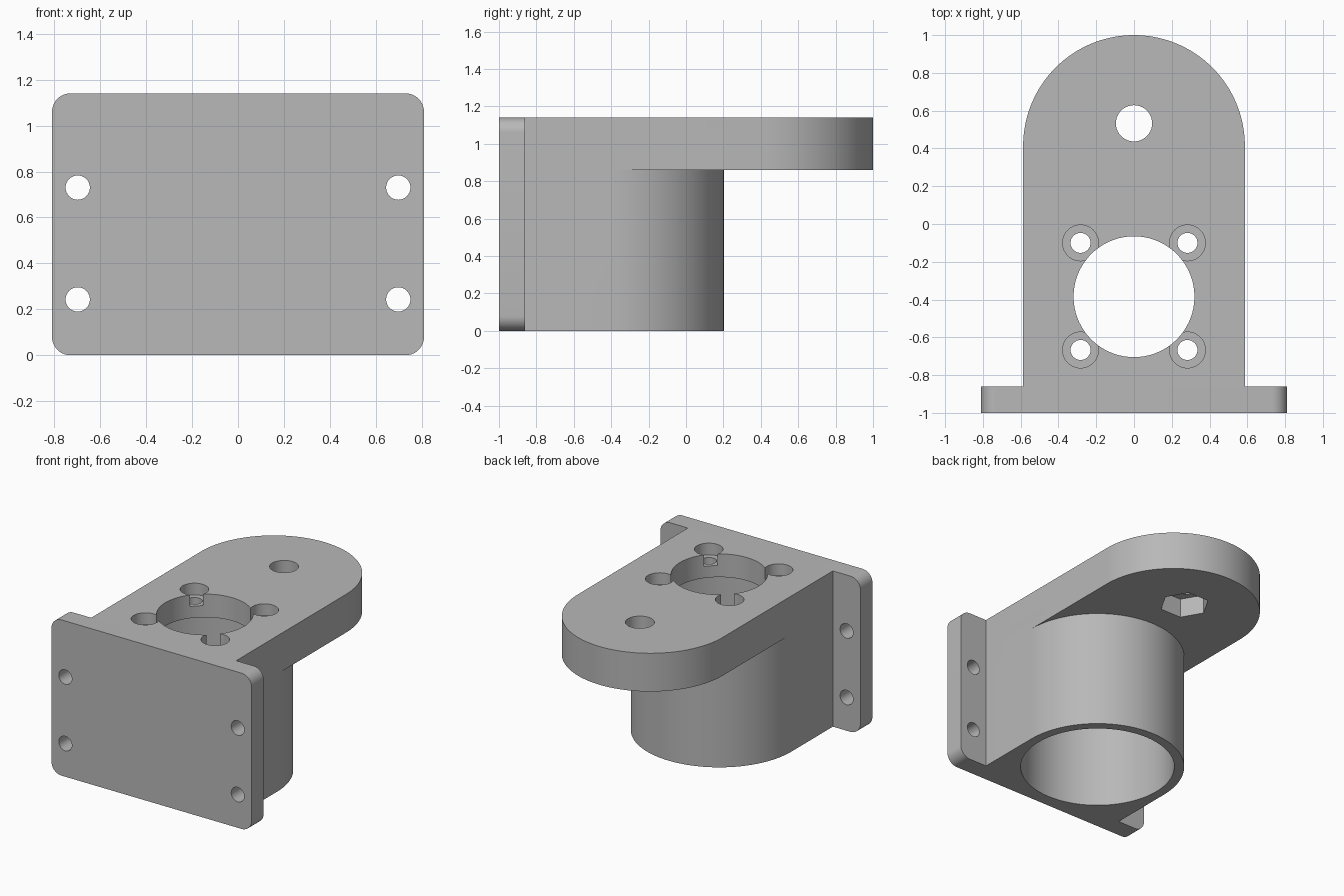
import bpy, bmesh
from math import pi, sin, cos
from mathutils import Matrix

default = bpy.data.objects.get("Cube")
if default:
    bpy.data.objects.remove(default, do_unlink=True)

HALF = 0.587          # half width of arm and motor housing
TOP = 1.14            # overall height
ARM_BASE = 0.86       # underside of the arm
BORE_Y = -0.385       # centre of the housing

grey = bpy.data.materials.new("plain_grey")
grey.use_nodes = True
colour = (0.48, 0.48, 0.48, 1)
grey.diffuse_color = colour
grey.node_tree.nodes["Principled BSDF"].inputs["Base Color"].default_value = colour


def arc(cx, cy, r, start, end, steps):
    return [(cx + r * cos(start + (end - start) * i / steps),
             cy + r * sin(start + (end - start) * i / steps)) for i in range(steps + 1)]


def prism(name, outline, low, high, matrix=Matrix()):
    """Extrude a flat outline from low to high along local z."""
    bm = bmesh.new()
    face = bm.faces.new([bm.verts.new((x, y, low)) for x, y in outline])
    up = bmesh.ops.extrude_face_region(bm, geom=[face])
    moved = [v for v in up["geom"] if isinstance(v, bmesh.types.BMVert)]
    bmesh.ops.translate(bm, verts=moved, vec=(0, 0, high - low))
    bm.transform(matrix)
    bmesh.ops.recalc_face_normals(bm, faces=bm.faces)
    mesh = bpy.data.meshes.new(name)
    bm.to_mesh(mesh)
    bm.free()
    obj = bpy.data.objects.new(name, mesh)
    mesh.materials.append(grey)
    bpy.context.collection.objects.link(obj)
    return obj


def cylinder(name, x, y, r, low, high, sides=48, matrix=Matrix()):
    return prism(name, arc(x, y, r, 0, 2 * pi, sides)[:-1], low, high, matrix)


def combine(target, tool, operation):
    """Apply a boolean and discard the tool."""
    mod = target.modifiers.new(operation.title(), "BOOLEAN")
    mod.operation = operation
    mod.solver = "EXACT"
    mod.object = tool
    graph = bpy.context.evaluated_depsgraph_get()
    result = bpy.data.meshes.new_from_object(target.evaluated_get(graph))
    target.modifiers.clear()
    target.data = result
    bpy.data.objects.remove(tool, do_unlink=True)


def tongue(name, y_end, low, high):
    """Straight sided block with a half round end."""
    outline = [(-HALF, -0.93), (HALF, -0.93)] + arc(0, y_end - HALF, HALF, 0, pi, 64)
    return prism(name, outline, low, high)


# Mounting plate with rounded corners, standing upright
upright = Matrix.Rotation(pi / 2, 4, "X")
r, w = 0.08, 0.81
corners = [(w - r, r, -pi / 2), (w - r, TOP - r, 0), (r - w, TOP - r, pi / 2), (r - w, r, pi)]
outline = [p for x, z, a in corners for p in arc(x, z, r, a, a + pi / 2, 10)]
bracket = prism("motor_bracket", outline, 0.86, 1, upright)

# Arm and motor housing
combine(bracket, tongue("arm", 1, ARM_BASE, TOP), "UNION")
combine(bracket, tongue("housing", BORE_Y + HALF, 0, ARM_BASE + 0.08), "UNION")

# Motor cavity from below and the smaller opening in the top
cutters = [cylinder("cavity", 0, BORE_Y, 0.52, -0.1, TOP - 0.17, 96),
           cylinder("opening", 0, BORE_Y, 0.32, 0.8, 1.3, 72)]

# Counterbored motor screw holes and plate screw holes
for side in (-1, 1):
    for y in (-0.1, -0.667):
        cutters.append(cylinder("screw_hole", side * 0.283, y, 0.053, 0.9, 1.3, 32))
        cutters.append(cylinder("counterbore", side * 0.283, y, 0.095, TOP - 0.085, 1.3, 40))
    for z in (0.243, 0.73):
        cutters.append(cylinder("plate_hole", side * 0.698, z, 0.053, 0.8, 1.1, 32, upright))

# Pivot hole with a hexagonal nut pocket underneath
cutters.append(cylinder("pivot_hole", 0, 0.533, 0.096, 0.8, 1.3, 40))
cutters.append(cylinder("nut_pocket", 0, 0.533, 0.168, 0.8, ARM_BASE + 0.14, 6))

for cutter in cutters:
    combine(bracket, cutter, "DIFFERENCE")

# Smooth round walls, crisp edges
bpy.ops.object.select_all(action="DESELECT")
bracket.select_set(True)
bpy.context.view_layer.objects.active = bracket
bpy.ops.object.shade_smooth_by_angle(angle=pi / 6)
